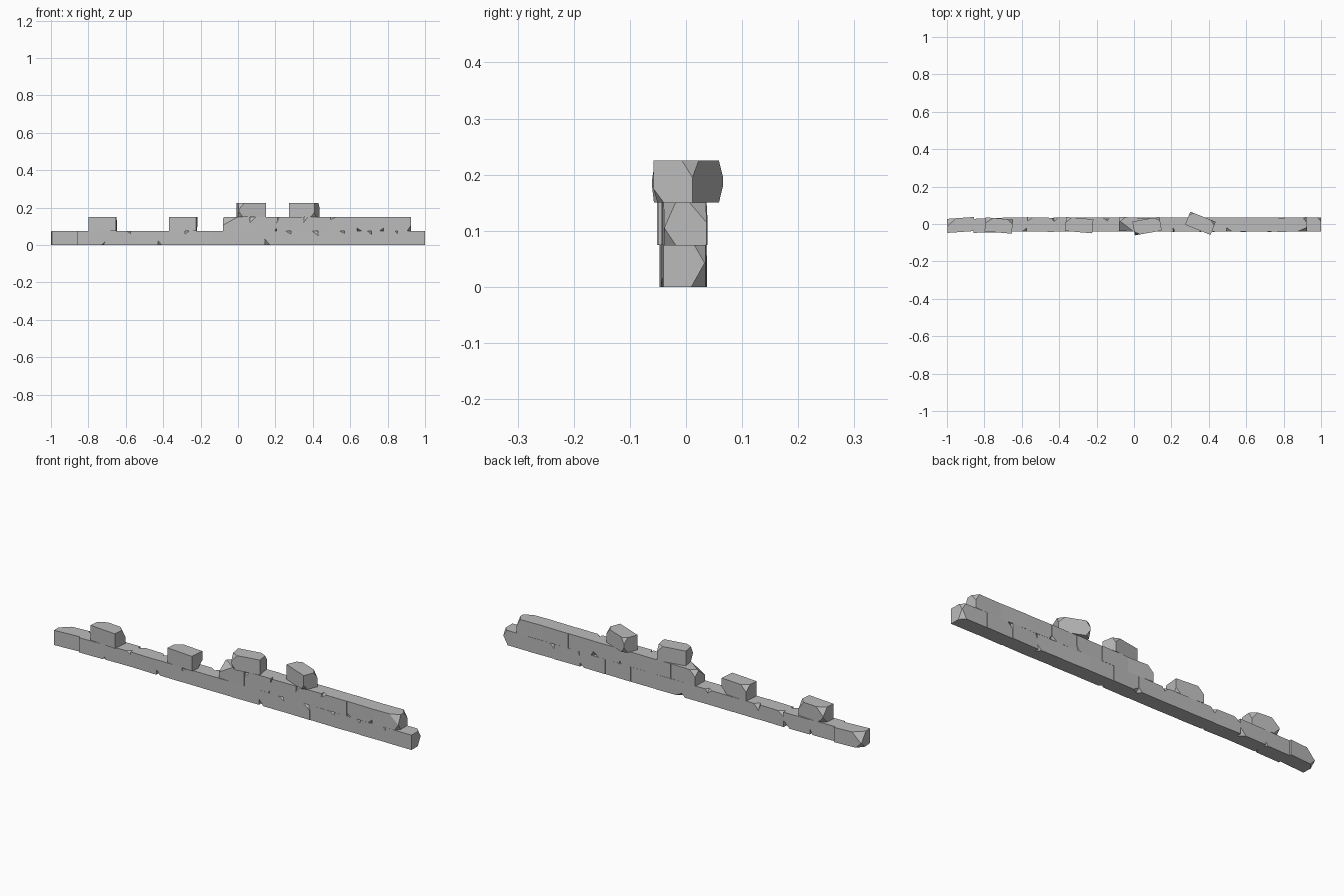
import bpy, bmesh, math, random
from mathutils import Vector, Matrix

cube = bpy.data.objects.get("Cube")
if cube:
    bpy.data.objects.remove(cube)

random.seed(4)
LENGTH, DEPTH, HEIGHT = 0.146, 0.075, 0.075
STEP = 1 / 7

stone = bpy.data.materials.new("stone grey")
stone.use_nodes = True
GREY = (0.5, 0.5, 0.5, 1)
stone.diffuse_color = GREY
stone.node_tree.nodes["Principled BSDF"].inputs["Base Color"].default_value = GREY


def cut(bm, point, normal):
    """Slice off everything beyond a plane and close the wound."""
    geom = bm.verts[:] + bm.edges[:] + bm.faces[:]
    res = bmesh.ops.bisect_plane(bm, geom=geom, plane_co=point, plane_no=normal,
                                 clear_outer=True)
    edges = [e for e in res["geom_cut"] if isinstance(e, bmesh.types.BMEdge)]
    if edges:
        bmesh.ops.contextual_create(bm, geom=edges)


def brick(name, x, course, y=-0.003, turn=0.0, chips=()):
    """One hewn block; chips are (corner signs, size along x, y, z)."""
    bm = bmesh.new()
    bmesh.ops.create_cube(bm, size=1)
    bmesh.ops.scale(bm, vec=(LENGTH, DEPTH, HEIGHT), verts=bm.verts)
    half = Vector((LENGTH, DEPTH, HEIGHT)) / 2
    for signs, size in chips:
        corner = Vector(s * h for s, h in zip(signs, half))
        normal = Vector(s / d for s, d in zip(signs, size))
        point = corner - Vector((signs[0] * size[0], 0, 0))
        cut(bm, point, normal.normalized())
    bmesh.ops.recalc_face_normals(bm, faces=bm.faces)
    mesh = bpy.data.meshes.new(name)
    bm.to_mesh(mesh)
    bm.free()
    mesh.materials.append(stone)
    obj = bpy.data.objects.new(name, mesh)
    obj.matrix_world = (Matrix.Translation((x, y, (course + 0.5) * HEIGHT))
                        @ Matrix.Rotation(math.radians(turn), 4, "Z"))
    bpy.context.collection.objects.link(obj)


def random_chips(count):
    """Small broken corners at random ends of a block."""
    return [([random.choice((-1, 1)) for _ in range(3)],
             (random.uniform(0.012, 0.035), random.uniform(0.015, 0.03),
              random.uniform(0.015, 0.035))) for _ in range(count)]


# Bottom course: a full run of blocks
for i in range(14):
    x = -1 + STEP * (i + 0.5)
    chips, turn, y = random_chips(2), random.uniform(-1.5, 1.5), -0.003
    if i == 0:
        x, turn, y = x + 0.003, 4, -0.005
        chips = [((-1, 1, 1), (0.05, 0.04, 0.05)), ((-1, 1, -1), (0.03, 0.03, 0.03))]
    elif i == 1:
        y = -0.008
    elif i == 13:
        x, turn = x - 0.002, 0
        chips = [((1, 1, -1), (0.025, 0.025, 0.045)), ((1, 1, 1), (0.02, 0.02, 0.035))]
    brick(f"bottom_block_{i + 1}", x, 0, y, turn, chips)

# Middle course: a broken run plus two loose blocks
for i in range(7):
    x = -0.078 + STEP * (i + 0.5)
    chips, turn = random_chips(2), random.uniform(-1.5, 1.5)
    if i == 0:
        turn = -3
        chips = [((-1, -1, 1), (0.08, 0.055, 0.045)), ((-1, 1, 1), (0.03, 0.03, 0.03))]
    elif i == 6:
        chips = [((1, -1, 1), (0.05, 0.02, 0.045)), ((1, 1, 1), (0.02, 0.03, 0.035)),
                 ((1, -1, -1), (0.02, 0.02, 0.03))]
    brick(f"middle_block_{i + 1}", x, 1, -0.003, turn, chips)
brick("loose_block_outer", -0.723, 1, -0.008, -5,
      [((-1, 1, 1), (0.04, 0.03, 0.04)), ((1, 1, 1), (0.03, 0.025, 0.04)),
       ((-1, 1, -1), (0.03, 0.03, 0.03))])
brick("loose_block_inner", -0.293, 1, -0.006, -5,
      [((-1, 1, 1), (0.03, 0.03, 0.03)), ((1, 1, -1), (0.03, 0.03, 0.03))])

# Top course: two turned blocks
brick("top_block_right", 0.07, 2, -0.011, 10,
      [((-1, -1, 1), (0.03, 0.02, 0.035)), ((-1, -1, -1), (0.02, 0.02, 0.03)),
       ((1, 1, 1), (0.03, 0.02, 0.03))])
brick("top_block_left", 0.355, 2, 0.004, -22,
      [((1, -1, -1), (0.02, 0.02, 0.025)), ((1, 1, 1), (0.03, 0.02, 0.03)),
       ((-1, 1, 1), (0.02, 0.02, 0.03)), ((-1, 1, -1), (0.02, 0.02, 0.03))])
